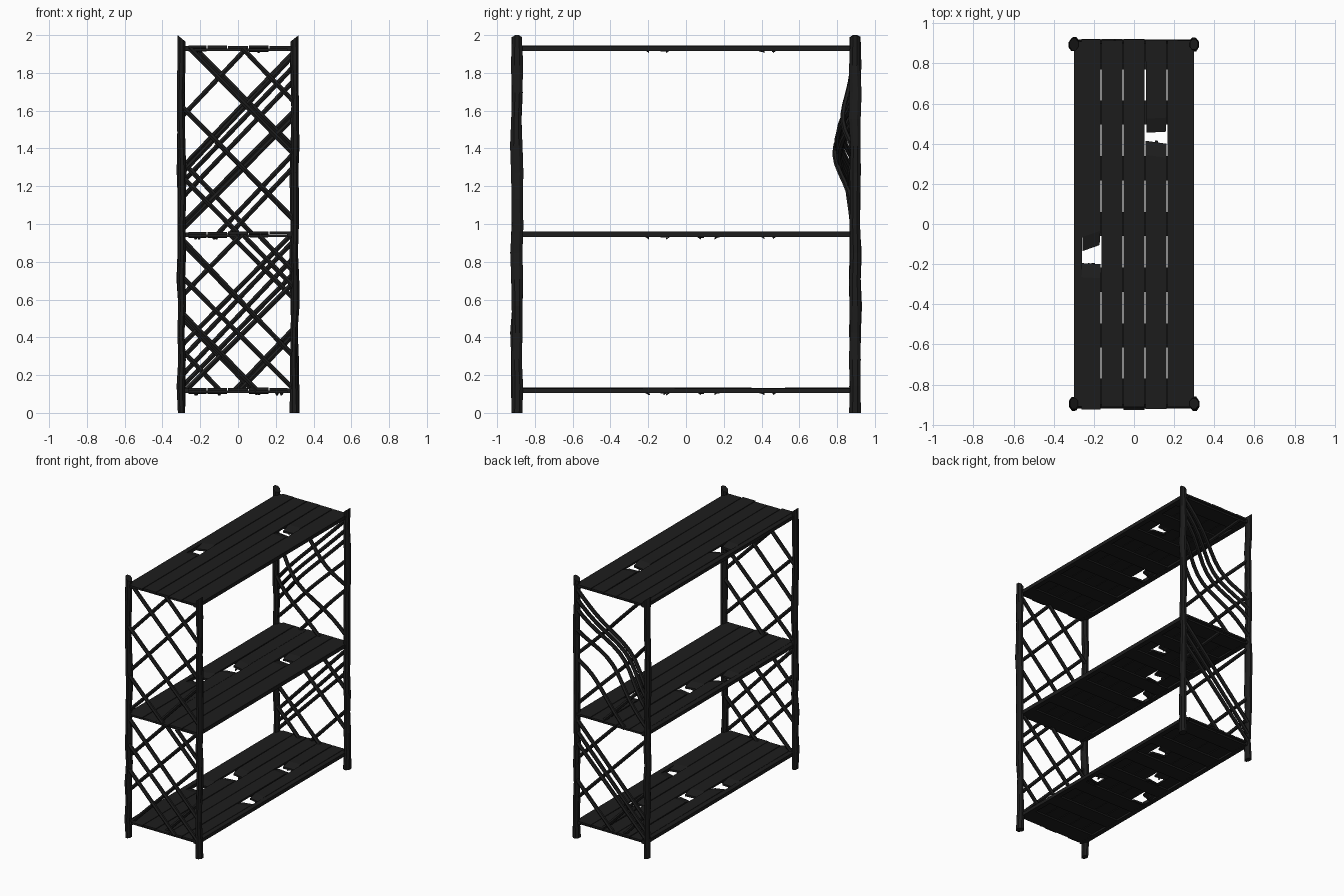
import bpy, bmesh, math, random
from mathutils import Vector

if "Cube" in bpy.data.objects:
    bpy.data.objects.remove(bpy.data.objects["Cube"])

random.seed(4)
mat = bpy.data.materials.new("blackened")
mat.diffuse_color = (0.012, 0.012, 0.012, 1)
mat.use_nodes = True
mat.node_tree.nodes["Principled BSDF"].inputs["Base Color"].default_value = mat.diffuse_color


def finish(bm, name):
    bmesh.ops.recalc_face_normals(bm, faces=bm.faces)
    me = bpy.data.meshes.new(name)
    bm.to_mesh(me)
    bm.free()
    me.materials.append(mat)
    ob = bpy.data.objects.new(name, me)
    bpy.context.collection.objects.link(ob)
    return ob


def tube(bm, pts, ru, rv, sides):
    # sweep an n-sided ring along a path; ru and rv are per-point radii
    rings = []
    for i, p in enumerate(pts):
        t = (pts[min(i + 1, len(pts) - 1)] - pts[max(i - 1, 0)]).normalized()
        u = t.cross(Vector((0, 1, 0))).normalized()
        v = t.cross(u)
        ring = []
        for k in range(sides):
            a = 2 * math.pi * (k + 0.5) / sides
            ring.append(bm.verts.new(p + u * ru[i] * math.cos(a) + v * rv[i] * math.sin(a)))
        rings.append(ring)
    for a, b in zip(rings, rings[1:]):
        for k in range(sides):
            bm.faces.new((a[k], a[(k + 1) % sides], b[(k + 1) % sides], b[k]))
    bm.faces.new(rings[0])
    bm.faces.new(rings[-1])
    return rings


def slab(bm, sections, t):
    # flat board through cross sections (x0, x1, y_left, y_right, z_top)
    rings = []
    for x0, x1, ya, yb, z in sections:
        rings.append([bm.verts.new(c) for c in
                      ((x0, ya, z), (x1, yb, z), (x1, yb, z - t), (x0, ya, z - t))])
    for a, b in zip(rings, rings[1:]):
        for k in range(4):
            bm.faces.new((a[k], a[(k + 1) % 4], b[(k + 1) % 4], b[k]))
    bm.faces.new(rings[0])
    bm.faces.new(rings[-1])


# gnarled corner posts
for sx in (-1, 1):
    for sy in (-1, 1):
        bm = bmesh.new()
        n = 15
        pts, ru, rv = [], [], []
        for i in range(n):
            w = 0 if i in (0, n - 1) else 1
            pts.append(Vector((sx * 0.299 + w * random.uniform(-.005, .005),
                               sy * 0.895 + w * random.uniform(-.004, .004), 1.98 * i / (n - 1))))
            ru.append(random.uniform(.019, .024))
            rv.append(random.uniform(.028, .036))
        if sx > 0:
            ru[0] = .028
        top = tube(bm, pts, ru, rv, 8)[-1]
        for v in top:  # slanted broken top
            v.co.z += (v.co.x - sx * .299) * sx * .8 + .002
        finish(bm, "corner_post")

# shelves: frame rails, battens and five planks, some snapped
EDGES = [-.3, -.165, -.055, .055, .165, .3]
BREAKS = {0: (-.195, -.2, -.135, -.105), 3: (.415, .4, .455, .46),
          1: (.08, .095, .17, .15), 4: (-.19, -.17, -.1, -.12)}
SHELVES = [("bottom", .132, (0, 1, 3, 4)), ("middle", .958, (0, 1, 3)), ("top", 1.944, (0, 3))]
for label, z, broken in SHELVES:
    bm = bmesh.new()
    for s in (-1, 1):
        xs = sorted((s * .26, s * .298))
        slab(bm, [(xs[0], xs[1], y, y, z - .002) for y in (-.91, .91)], .026)
    for i in range(-3, 4):
        y = i * .278
        h = .06 if abs(i) < 3 else .065
        slab(bm, [(-.295, .295, y - h, y - h, z - .014), (-.295, .295, y + h, y + h, z - .014)], .013)
    finish(bm, label + "_shelf_frame")
    bm = bmesh.new()
    for p in range(5):
        x0, x1 = EDGES[p] + .0025, EDGES[p + 1] - .0025
        y0, y1 = -.915 + random.uniform(-.012, .005), .915 + random.uniform(-.005, .008)
        zt = z + random.uniform(-.002, .002)
        if p in broken:
            if p == 0:
                x0 = -.262
            if p == 4:
                x1 = .262
            a, b, c, d = BREAKS[p]
            low, low2 = random.uniform(.012, .02), random.uniform(.012, .02)
            slab(bm, [(x0, x1, y0, y0, zt), (x0, x1, a - .07, b - .07, zt),
                      (x0, x1, a, b, zt - low)], .014)
            slab(bm, [(x0 + .006, x1 - .004, c, d, zt - low2), (x0 + .004, x1, c + .07, d + .07, zt),
                      (x0, x1, y1, y1, zt)], .014)
            # hanging splinter
            for yy, s in ((a, 1), (d, -1)):
                xm = random.uniform(x0 + .02, x1 - .04)
                slab(bm, [(xm, xm + .03, yy - s * .03, yy - s * .03, zt - .012),
                          (xm + .01, xm + .018, yy, yy, zt - .032)], .008)
        else:
            slab(bm, [(x0, x1, y0, y0, zt), (x0, x1, y1, y1, zt)], .014)
    finish(bm, label + "_shelf_planks")


# crossed end bars: slope +1 rises to the right, height given at the left post
def lattice(name, y, z0, z1, rising, falling, bulge=0.0):
    bm = bmesh.new()
    for s, heights in ((1, rising), (-1, falling)):
        for h in heights:
            m = s * random.uniform(1.0, 1.06)
            ends = []
            for zc in (z0, z1):
                ends.append(min(.295, max(-.295, (zc - h) / m - .295)))
            xa, xb = min(ends), max(ends)
            n = 12 if bulge else 2
            yo = y + s * .009
            pts = []
            for i in range(n + 1):
                x = xa + (xb - xa) * i / n
                z = h + m * (x + .295)
                d = bulge * math.sin(math.pi * (x + .295) / .59) * math.exp(-((z - 1.42) / .24) ** 2)
                pts.append(Vector((x, yo - d, z)))
            r = [.0145] * (n + 1)
            tube(bm, pts, r, r, 6)
    finish(bm, name)


lattice("front_lower_lattice", -.895, .12, .94, (.1, .36, .62, -.2), (1.36, 1.27, .92, .53, .72))
lattice("front_upper_lattice", -.895, .94, 1.93, (.97, 1.27, 1.57, .68), (2.26, 1.97, 1.62, 1.25))
lattice("back_lower_lattice", .895, .12, .94, (.14, .2, .29, -.17), (1.2, .9, .5, .33))
lattice("back_upper_lattice", .895, .94, 1.93, (1.0, 1.14, 1.22, 1.3, .75), (1.62, 1.33, 2.0), .105)
